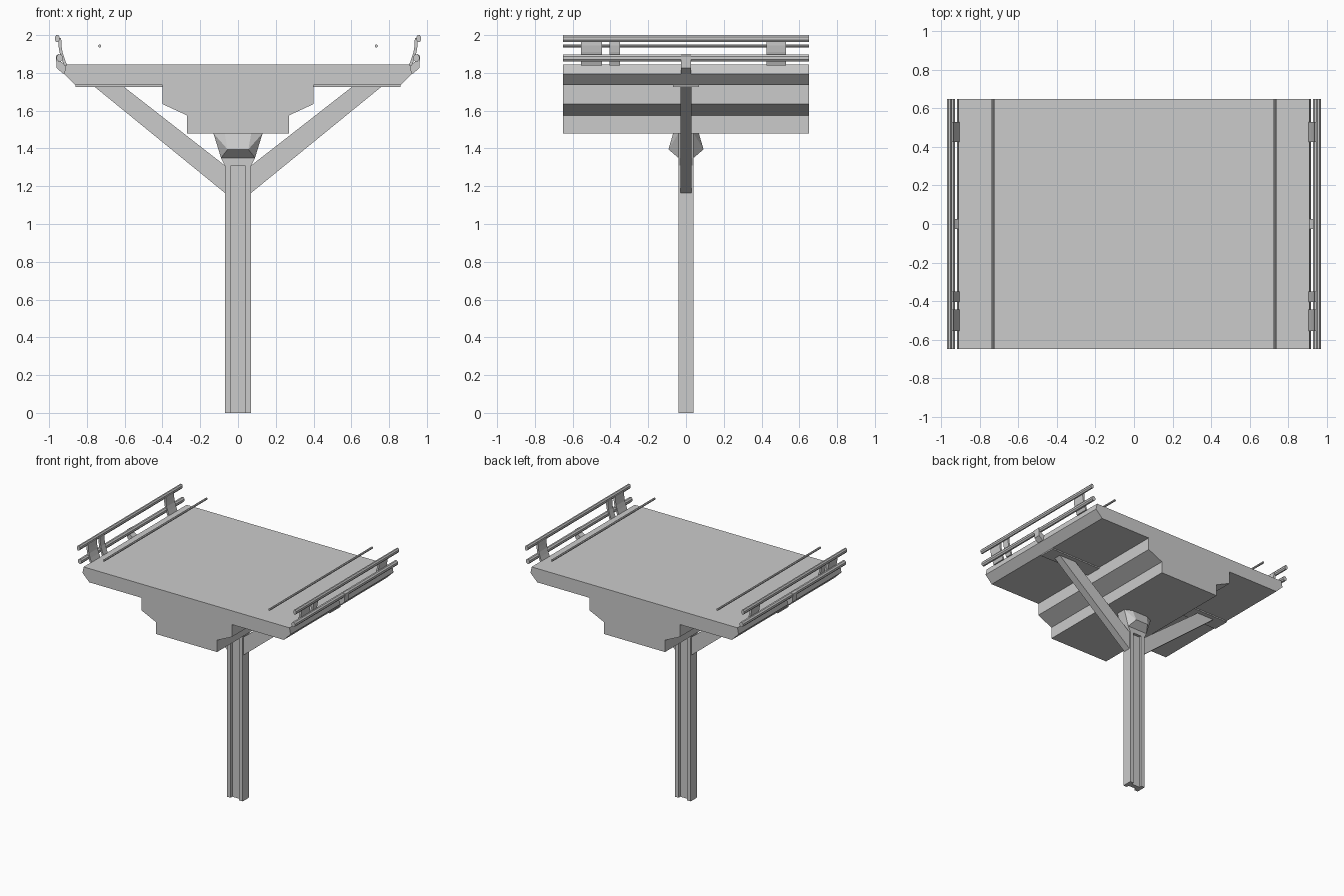
import bpy, bmesh, math
from mathutils import Vector

if "Cube" in bpy.data.objects:
    bpy.data.objects.remove(bpy.data.objects["Cube"])


def finish(name, bm):
    bmesh.ops.recalc_face_normals(bm, faces=bm.faces)
    mesh = bpy.data.meshes.new(name)
    bm.to_mesh(mesh)
    bm.free()
    ob = bpy.data.objects.new(name, mesh)
    bpy.context.collection.objects.link(ob)
    return ob


def extrude(name, pts, axis, a, b):
    """Extrude a closed profile: (x, z) along y, or (x, y) along z."""
    bm = bmesh.new()
    place = (lambda p, t: (p[0], t, p[1])) if axis == 'Y' else (lambda p, t: (p[0], p[1], t))
    v0 = [bm.verts.new(place(p, a)) for p in pts]
    v1 = [bm.verts.new(place(p, b)) for p in pts]
    bm.faces.new(v0)
    bm.faces.new(v1[::-1])
    n = len(pts)
    for i in range(n):
        j = (i + 1) % n
        bm.faces.new((v0[i], v0[j], v1[j], v1[i]))
    return finish(name, bm)


def hull(name, pts):
    bm = bmesh.new()
    for p in pts:
        bm.verts.new(p)
    bmesh.ops.convex_hull(bm, input=bm.verts)
    bmesh.ops.dissolve_limit(bm, angle_limit=0.02, verts=bm.verts, edges=bm.edges)
    return finish(name, bm)


def octagon(cx, cz, rx, rz):
    return [(cx + rx * math.cos(math.pi * (k + .5) / 4) / math.cos(math.pi / 8),
             cz + rz * math.sin(math.pi * (k + .5) / 4) / math.cos(math.pi / 8)) for k in range(8)]


L = 0.65  # half length of the deck

# deck with stepped box girder underneath
half = [(0.91, 1.845), (0.92, 1.795), (0.86, 1.735), (0.40, 1.735),
        (0.40, 1.635), (0.27, 1.575), (0.27, 1.48)]
extrude("deck", half + [(-x, z) for x, z in reversed(half)], 'Y', -L, L)

# post: H section, then solid head
q = [(0.07, 0.04), (0.038, 0.04), (0.038, 0.018)]
sec = (q + [(-x, y) for x, y in reversed(q)] + [(-x, -y) for x, y in q]
       + [(x, -y) for x, y in reversed(q)])
extrude("post", sec, 'Z', 0, 1.31)
S = (-1, 1)
hull("post_head", [(sx * x, sy * 0.04, z) for sx in S for sy in S
                   for x, z in ((0.07, 1.31), (0.09, 1.35))])

# faceted bearing block under the girder
hull("bearing_block", [(sx * x, sy * y, z) for sx in S for sy in S
                       for x, y, z in ((0.13, 0.04, 1.48), (0.07, 0.068, 1.48),
                                       (0.055, 0.093, 1.395), (0.09, 0.04, 1.35))])

for s, side in ((-1, "left"), (1, "right")):
    def part(name, pts, a, b):
        return extrude(side + "_" + name, [(s * x, z) for x, z in pts], 'Y', a, b)

    # diagonal brace and its mounting plate
    part("brace", [(0.07, 1.165), (0.07, 1.31), (0.605, 1.727), (0.76, 1.727)], -0.03, 0.03)
    part("brace_plate", [(0.40, 1.725), (0.86, 1.725), (0.86, 1.738), (0.40, 1.738)], -0.068, 0.068)

    # railing tubes and inner cable
    part("top_rail", octagon(0.957, 1.982, 0.013, 0.018), -L, L)
    part("lower_rail", octagon(0.944, 1.879, 0.016, 0.019), -L, L)
    part("cable", octagon(0.732, 1.942, 0.008, 0.008), -L, L)

    # curved rail brackets
    curve = [(0.905, 1.84), (0.918, 1.875), (0.929, 1.91), (0.935, 1.945), (0.936, 1.985)]
    outer = [(x + 0.016, z) for x, z in reversed(curve)]
    for i, (a, b) in enumerate(((-0.555, -0.445), (-0.405, -0.35), (0.425, 0.53))):
        part("rail_bracket_%d" % i, curve + outer, a, b)

    # outer hook bracket at mid span
    part("hook_bracket", [(0.91, 1.80), (0.925, 1.795), (0.96, 1.825), (0.964, 1.89),
                          (0.95, 1.9), (0.938, 1.86), (0.91, 1.84)], -0.027, 0.027)
